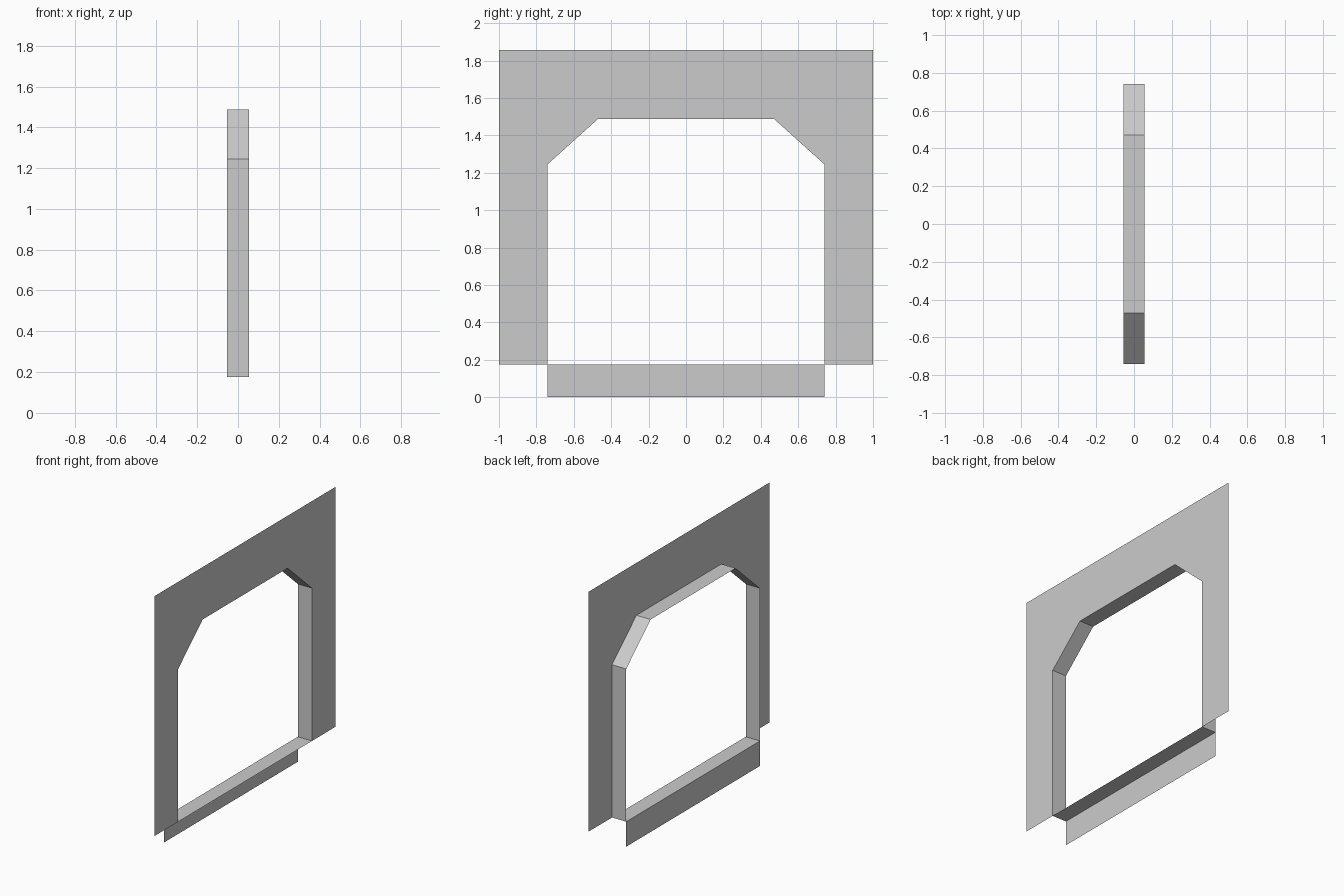
import bpy

default_cube = bpy.data.objects.get("Cube")
if default_cube:
    bpy.data.objects.remove(default_cube, do_unlink=True)

grey = bpy.data.materials.new("light grey")
grey.use_nodes = True
colour = (0.6, 0.6, 0.6, 1)
grey.diffuse_color = colour
grey.node_tree.nodes["Principled BSDF"].inputs["Base Color"].default_value = colour

HALF_DEPTH = 0.055   # half the depth of the opening
SILL = 0.175         # height of the opening's floor
TOP = 1.855


def make_part(name, verts, faces):
    mesh = bpy.data.meshes.new(name)
    mesh.from_pydata(verts, [], faces)
    mesh.materials.append(grey)
    obj = bpy.data.objects.new(name, mesh)
    bpy.context.collection.objects.link(obj)
    return obj


def at_depth(profile, x):
    return [(x, y, z) for y, z in profile]


# Opening outline with chamfered upper corners, mirrored across the middle
half = [(0.74, SILL), (0.74, 1.245), (0.47, 1.488)]
opening = half + [(-y, z) for y, z in reversed(half)]
n = len(opening)

# Flat sheet around the opening, open at the bottom
outer = [(-1, SILL), (-1, TOP), (1, TOP), (1, SILL)]
sheet = list(reversed(outer + opening))
arch_sheet = make_part("arch_sheet", at_depth(sheet, HALF_DEPTH),
                       [range(len(sheet))])
arch_sheet.data.flip_normals()
if arch_sheet.data.polygons[0].normal.x < 0:
    arch_sheet.data.flip_normals()

# Lining through the opening: jambs, chamfers, head and floor
make_part("opening_lining",
          at_depth(opening, HALF_DEPTH) + at_depth(opening, -HALF_DEPTH),
          [(i, n + i, n + (i + 1) % n, (i + 1) % n) for i in range(n)])

# Apron hanging below the far edge of the floor
apron = [(-0.74, 0), (-0.74, SILL), (0.74, SILL), (0.74, 0)]
make_part("lower_apron", at_depth(apron, -HALF_DEPTH), [range(len(apron))])
